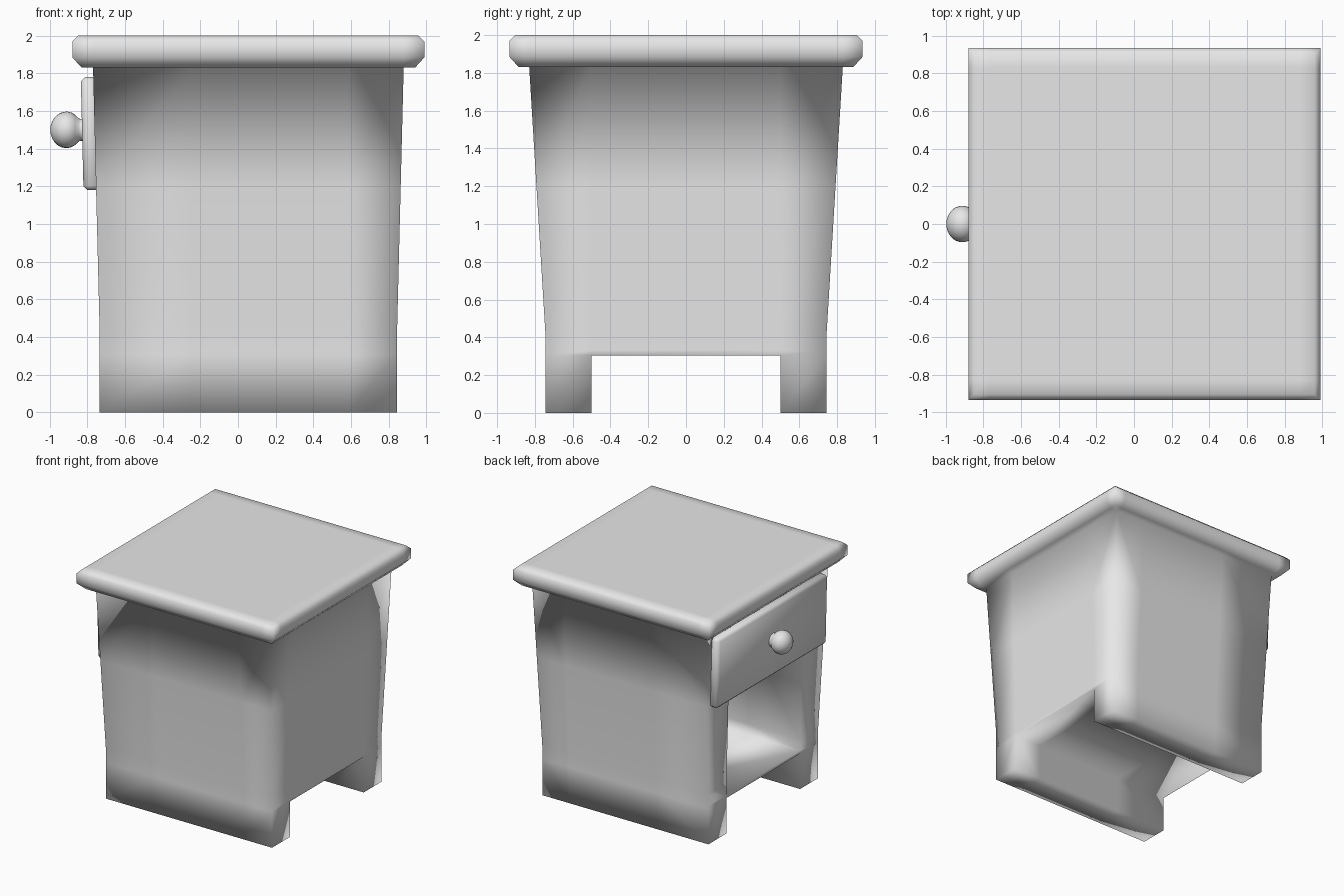
import bpy, bmesh, math
from mathutils import Vector

old = bpy.data.objects.get("Cube")
if old:
    bpy.data.objects.remove(old, do_unlink=True)

CX = 0.055  # middle of the carcass along x

paint = bpy.data.materials.new("plain_grey")
paint.use_nodes = True
GREY = (0.8, 0.8, 0.8, 1)
paint.diffuse_color = GREY
paint.node_tree.nodes["Principled BSDF"].inputs["Base Color"].default_value = GREY


def finish(bm, name):
    bmesh.ops.recalc_face_normals(bm, faces=bm.faces)
    for f in bm.faces:
        f.smooth = True
    me = bpy.data.meshes.new(name)
    bm.to_mesh(me)
    bm.free()
    ob = bpy.data.objects.new(name, me)
    me.materials.append(paint)
    bpy.context.scene.collection.objects.link(ob)
    return ob


# Cabinet: a tapered grid of cells; columns 0 and 4 belong to the lid only
LEVELS = [0, 0.305, 0.33, 0.43, 1.2, 1.83, 1.885, 1.97, 2.0]
LID_INSET = {5: 0.05, 6: 0, 7: 0, 8: 0.03}
LID_HALF = 0.935


def column(i, low, high, inner, k):
    t = min(max((LEVELS[k] - 0.43) / 1.4, 0), 1)
    half = low + (high - low) * t
    lid = LID_HALF - LID_INSET.get(k, 0)
    return [-lid, -half, inner[0], inner[1], half, lid][i]


def position(i, j, k):
    x = column(i, 0.79, 0.825, (-0.3, 0.53), k)
    y = column(j, 0.745, 0.83, (-0.5, 0.5), k)
    return Vector((CX + x, y, LEVELS[k]))


def filled(i, j, k):
    if not (0 <= i < 5 and 0 <= j < 5 and 0 <= k < 8):
        return False
    if k >= 5:                       # lid
        return True
    if i in (0, 4) or j in (0, 4):   # outside the walls
        return False
    if j == 2:
        if k == 0:                   # gap between the feet
            return False
        if k in (2, 3) and i < 3:    # open shelf under the drawer
            return False
    return True


def build_cabinet():
    bm = bmesh.new()
    verts = {}

    def vert(key):
        if key not in verts:
            verts[key] = bm.verts.new(position(*key))
        return verts[key]

    for i in range(5):
        for j in range(5):
            for k in range(8):
                if not filled(i, j, k):
                    continue
                for axis in range(3):
                    for side in (0, 1):
                        near = [i, j, k]
                        near[axis] += 2 * side - 1
                        if filled(*near):
                            continue
                        corners = []
                        for a, b in ((0, 0), (1, 0), (1, 1), (0, 1)):
                            c = [i, j, k]
                            c[axis] += side
                            c[(axis + 1) % 3] += a
                            c[(axis + 2) % 3] += b
                            corners.append(vert(tuple(c)))
                        bm.faces.new(corners)
    return finish(bm, "cabinet")


def build_drawer():
    # Bevelled plate that leans with the cabinet wall
    bm = bmesh.new()
    bmesh.ops.create_cube(bm, size=1)
    bmesh.ops.scale(bm, vec=(0.09, 1.49, 0.6), verts=bm.verts)
    bmesh.ops.bevel(bm, geom=bm.edges[:], offset=0.022, segments=1, affect='EDGES')
    for v in bm.verts:
        v.co += Vector((-0.783 - v.co.z * 0.024, 0, 1.48))
    return finish(bm, "drawer_front")


def build_knob():
    # Turned profile: (x, radius), spun about the x axis
    bm = bmesh.new()
    profile = [(-0.81, 0.07), (-0.83, 0.058), (-0.845, 0.06), (-0.865, 0.08)]
    for n in range(9):
        a = math.radians(70 + n * 110 / 8)
        profile.append((-0.912 + 0.085 * math.cos(a), 0.097 * math.sin(a)))
    points = [bm.verts.new((x, 0, 1.5 + max(r, 0))) for x, r in profile]
    edges = [bm.edges.new(pair) for pair in zip(points, points[1:])]
    bmesh.ops.spin(bm, geom=points + edges, cent=(0, 0, 1.5), axis=(1, 0, 0),
                   angle=2 * math.pi, steps=24, use_duplicate=False)
    bmesh.ops.remove_doubles(bm, verts=bm.verts, dist=0.0005)
    return finish(bm, "drawer_knob")


build_cabinet()
build_drawer()
build_knob()
